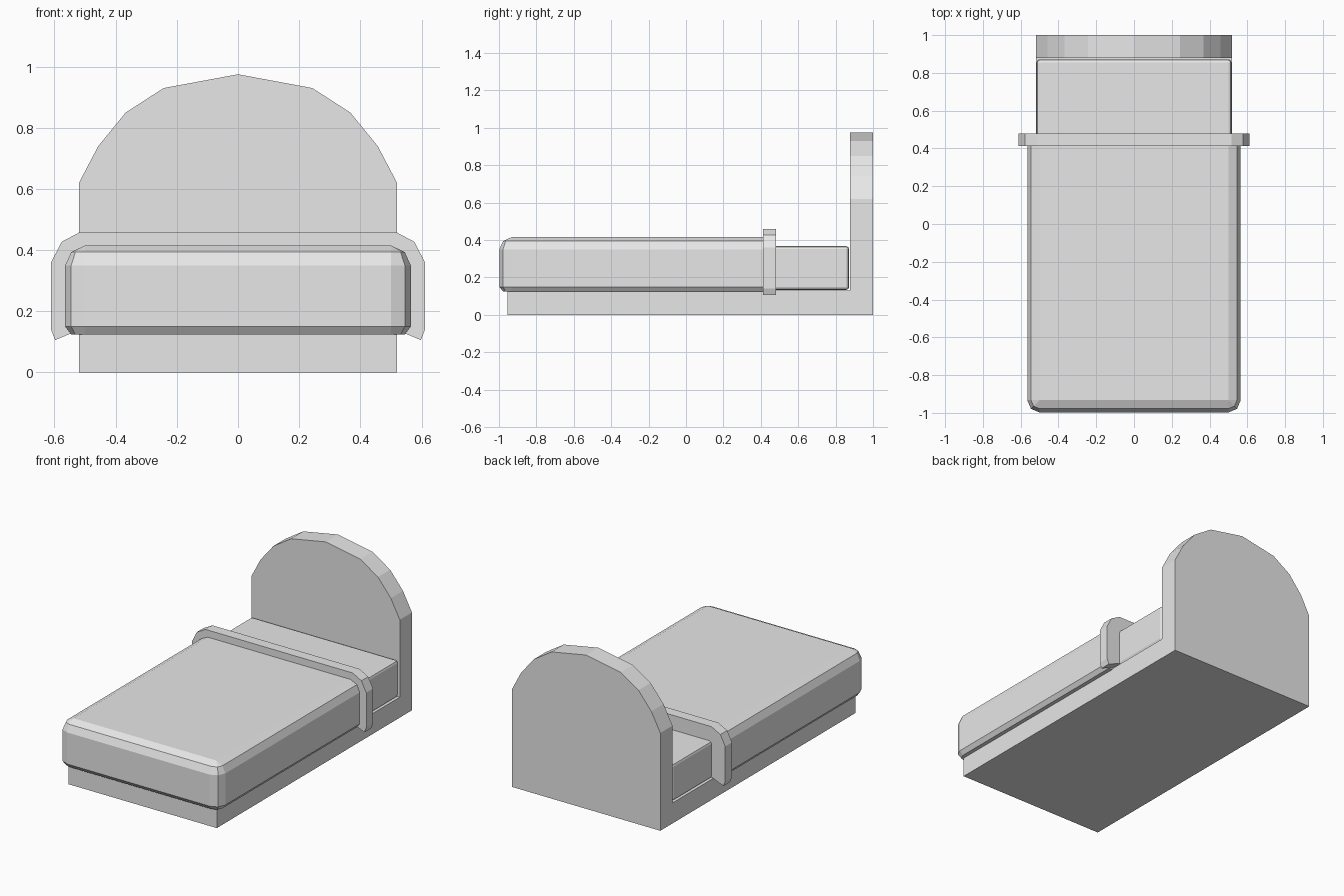
import bpy, bmesh

cube = bpy.data.objects.get("Cube")
if cube:
    bpy.data.objects.remove(cube, do_unlink=True)

grey = bpy.data.materials.new("plain_grey")
grey.use_nodes = True
grey.diffuse_color = (0.8, 0.8, 0.8, 1)
grey.node_tree.nodes["Principled BSDF"].inputs["Base Color"].default_value = (0.8, 0.8, 0.8, 1)


def finish(bm, name):
    """Clean the mesh and place it in the scene."""
    bmesh.ops.remove_doubles(bm, verts=bm.verts, dist=0.0005)
    bmesh.ops.recalc_face_normals(bm, faces=bm.faces)
    mesh = bpy.data.meshes.new(name)
    bm.to_mesh(mesh)
    bm.free()
    mesh.materials.append(grey)
    obj = bpy.data.objects.new(name, mesh)
    bpy.context.collection.objects.link(obj)
    return obj


def mirrored(half):
    """Close a half outline by mirroring it across the centre line."""
    return half + [(-x, v) for x, v in reversed(half) if x > 0]


def loft(bm, rings):
    """Skin a list of equal-length rings and cap both ends; returns the vertex rings."""
    rows = [[bm.verts.new(p) for p in ring] for ring in rings]
    n = len(rows[0])
    for a, b in zip(rows, rows[1:]):
        for i in range(n):
            j = (i + 1) % n
            bm.faces.new((a[i], a[j], b[j], b[i]))
    bm.faces.new(rows[0])
    bm.faces.new(rows[-1])
    return rows


# Frame: arched headboard whose lower front is pulled forward into the base
arch = mirrored([(0.52, 0), (0.52, 0.13), (0.52, 0.62), (0.457, 0.74),
                 (0.367, 0.85), (0.243, 0.93), (0, 0.975)])
bm = bmesh.new()
front, back = loft(bm, [[(x, y, z) for x, z in arch] for y in (0.878, 1.0)])
bmesh.ops.connect_verts(bm, verts=[front[1], front[-2]])
corners = {front[0], front[1], front[-1], front[-2]}
lower = next(f for f in bm.faces if set(f.verts) == corners)
pulled = bmesh.ops.extrude_face_region(bm, geom=[lower])["geom"]
for v in pulled:
    if isinstance(v, bmesh.types.BMVert):
        v.co.y = -0.955
bmesh.ops.delete(bm, geom=[lower], context='FACES')
finish(bm, "bed_frame")

# Mattress: softly bevelled box
bm = bmesh.new()
bmesh.ops.create_cube(bm, size=1)
for v in bm.verts:
    v.co.x *= 1.03
    v.co.y = 0.872 if v.co.y > 0 else -0.93
    v.co.z = 0.367 if v.co.z > 0 else 0.133
mattress = finish(bm, "mattress")
bevel = mattress.modifiers.new("soft_edges", 'BEVEL')
bevel.width = 0.016
bevel.segments = 2

# Blanket: stacked outlines, rounded at the foot and along the top
radius = 0.065


def blanket_ring(z, inset):
    r = radius - inset
    x, y = 0.565 - inset, -0.998 + inset
    half = [(x, 0.42), (x, y + r), (x - 0.3 * r, y + 0.3 * r), (x - r, y)]
    return [(px, py, z) for px, py in mirrored(half)]


bm = bmesh.new()
loft(bm, [blanket_ring(z, d) for z, d in
          ((0.124, 0.02), (0.15, 0), (0.35, 0), (0.394, 0.02), (0.415, radius))])
finish(bm, "blanket")

# Folded hem: raised band across the top edge of the blanket
hem = mirrored([(0.5, 0.145), (0.545, 0.128), (0.598, 0.106), (0.611, 0.14),
                (0.611, 0.36), (0.577, 0.427), (0.515, 0.46)])
bm = bmesh.new()
loft(bm, [[(x, y, z) for x, z in hem] for y in (0.412, 0.48)])
finish(bm, "blanket_hem")
